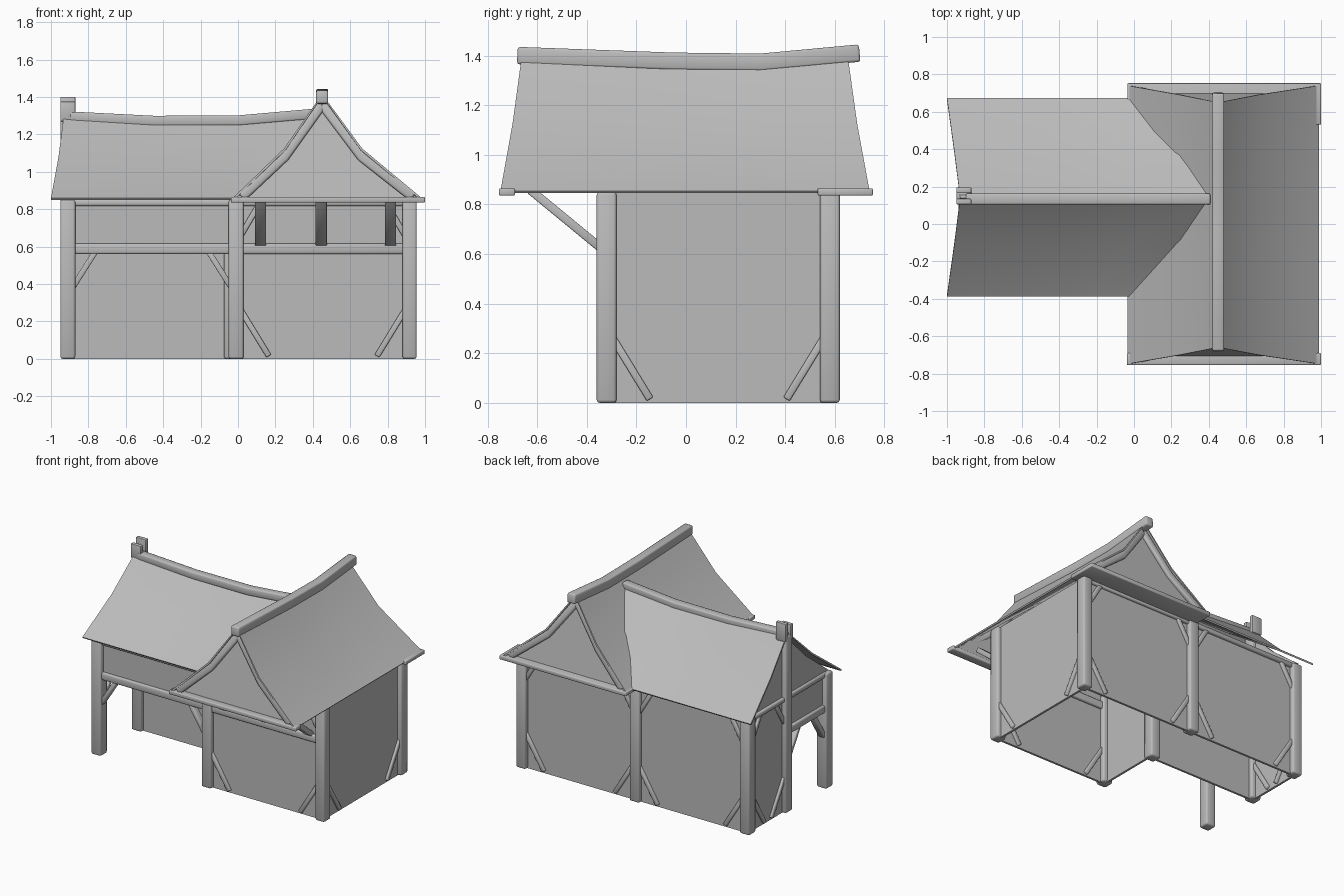
import bpy, bmesh
from mathutils import Vector

if "Cube" in bpy.data.objects:
    bpy.data.objects.remove(bpy.data.objects["Cube"], do_unlink=True)

GREY = (0.5, 0.5, 0.5, 1)
mat = bpy.data.materials.new("plain grey")
mat.use_nodes = True
mat.diffuse_color = GREY
bsdf = mat.node_tree.nodes["Principled BSDF"]
bsdf.inputs["Base Color"].default_value = GREY
bsdf.inputs["Roughness"].default_value = 0.8

# Shared layout: post lines, wing ridges, eave height
XL, XM, XR = -0.91, -0.01, 0.918
YF, YM, YB = -0.32, 0.15, 0.58
RX, RY = 0.45, 0.14
TOP = 0.85


def finish(name, bm, angle, bevel=0, thick=0):
    bmesh.ops.recalc_face_normals(bm, faces=bm.faces)
    me = bpy.data.meshes.new(name)
    bm.to_mesh(me)
    bm.free()
    ob = bpy.data.objects.new(name, me)
    bpy.context.collection.objects.link(ob)
    me.materials.append(mat)
    bpy.ops.object.select_all(action='DESELECT')
    ob.select_set(True)
    bpy.context.view_layer.objects.active = ob
    if thick:
        mod = ob.modifiers.new("thickness", 'SOLIDIFY')
        mod.thickness, mod.offset = thick, 0
        bpy.ops.object.modifier_apply(modifier=mod.name)
    if bevel:
        mod = ob.modifiers.new("worn edges", 'BEVEL')
        mod.width, mod.segments = bevel, 2
        bpy.ops.object.modifier_apply(modifier=mod.name)
    bpy.ops.object.shade_smooth_by_angle(angle=angle)


def beam(name, pts, w, h, side, bevel=0.01):
    """Square timber swept along a path; w is its size along side."""
    pts = [Vector(p) for p in pts]
    side = Vector(side).normalized()
    bm = bmesh.new()
    rings = []
    for i, p in enumerate(pts):
        t = (pts[min(i + 1, len(pts) - 1)] - pts[max(i - 1, 0)]).normalized()
        up = t.cross(side).normalized()
        rings.append([bm.verts.new(p + side * a * w / 2 + up * b * h / 2)
                      for a, b in ((-1, -1), (1, -1), (1, 1), (-1, 1))])
    for r, s in zip(rings, rings[1:]):
        for k in range(4):
            bm.faces.new((r[k], r[(k + 1) % 4], s[(k + 1) % 4], s[k]))
    bm.faces.new(rings[0])
    bm.faces.new(rings[-1])
    finish(name, bm, 0.9, bevel)


def panel(name, pts):
    bm = bmesh.new()
    bm.faces.new([bm.verts.new(p) for p in pts])
    finish(name, bm, 0.3, thick=0.016)


def wall(name, a, b, z0, z1):
    panel(name, [(*a, z0), (*b, z0), (*b, z1), (*a, z1)])


def roof(name, stations):
    """Each station is one line of points from eave over ridge to eave."""
    bm = bmesh.new()
    rows = [[bm.verts.new(p) for p in s] for s in stations]
    for r, s in zip(rows, rows[1:]):
        for k in range(len(r) - 1):
            bm.faces.new((r[k], r[k + 1], s[k + 1], s[k]))
    finish(name, bm, 0.8, thick=0.012)


# Posts
for name, x, y, w in (("front_left_post", XL, YF, 0.08), ("front_middle_post", XM, YF, 0.08),
                      ("front_right_post", XR, YF, 0.075), ("back_left_post", XL, YB, 0.08),
                      ("back_middle_post", XM, YB, 0.08), ("back_right_post", XR, YB, 0.075),
                      ("porch_inner_post", XM - 0.025, YM, 0.08)):
    beam(name, [(x, y, 0), (x, y, TOP)], w, 0.08, (1, 0, 0), 0.012)

# Tall post with a fork that holds the ridge
beam("ridge_post", [(XL, YM, 0), (XL, YM, 1.3)], 0.08, 0.08, (1, 0, 0), 0.012)
for y, z in ((YM - 0.03, 1.375), (YM + 0.03, 1.4)):
    beam("ridge_post_fork", [(XL, y, 1.27), (XL, y, z)], 0.08, 0.03, (1, 0, 0), 0.004)

# Walls
wall("front_wall", (XM, YF), (XR, YF), 0, TOP)
wall("right_wall", (XR, YF), (XR, YB), 0, TOP)
wall("back_wall", (XL, YB), (XR, YB), 0, TOP)
wall("left_wall", (XL, YM), (XL, YB), 0, TOP)
wall("porch_back_wall", (XL, YM), (XM, YM), 0, TOP)
wall("porch_side_wall", (XM, YF), (XM, YM), 0, TOP)
wall("porch_front_panel", (XL, YF), (XM, YF), 0.58, TOP)
wall("porch_end_panel", (XL, YF), (XL, YM), 0.58, TOP)

# Horizontal beams
beam("front_rail", [(XL, YF, 0.588), (XR, YF, 0.588)], 0.055, 0.055, (0, 1, 0))
beam("porch_end_rail", [(XL, YF, 0.588), (XL, YM, 0.588)], 0.055, 0.055, (1, 0, 0))
for name, y in (("front_plate", YF), ("back_plate", YB)):
    beam(name, [(XL, y, 0.835), (XR, y, 0.835)], 0.055, 0.035, (0, 1, 0))
beam("left_plate", [(XL, YF, 0.835), (XL, YB, 0.835)], 0.055, 0.035, (1, 0, 0))
beam("front_gable_beam", [(-0.038, -0.722, 0.85), (1, -0.722, 0.85)], 0.065, 0.03, (0, 1, 0), 0.006)
beam("back_gable_beam", [(-0.035, 0.642, 0.85), (1, 0.642, 0.85)], 0.222, 0.03, (0, 1, 0), 0.006)

# Struts carrying the front overhang
for x in (0.12, 0.445, 0.815):
    beam("overhang_strut", [(x, YF, 0.605), (x, -0.63, 0.86)], 0.06, 0.035, (1, 0, 0), 0.006)


# Corner braces: along the wall direction d, starting beside a post
def brace(x, y, d, z_post, z_end, run):
    d = Vector((*d, 0))
    p = Vector((x, y, 0)) + d * 0.025
    side = d.cross(Vector((0, 0, 1)))
    beam("corner_brace", [p + Vector((0, 0, z_post)), p + d * run + Vector((0, 0, z_end))],
         0.05, 0.03, side, 0.006)


E, W, N, S = (1, 0), (-1, 0), (0, 1), (0, -1)
for x, y, d in ((XM, YF, E), (XR, YF, W), (XR, YF, N), (XR, YB, S), (XR, YB, W), (XM, YB, E),
                (XM, YB, W), (XL, YB, E), (XL, YB, S), (XL, YM, N)):
    brace(x, y, d, 0.26, 0.015, 0.15)
for x, y, d in ((XM, YF, E), (XR, YF, W), (XR, YB, W), (XM, YB, E), (XM, YB, W), (XL, YB, E),
                (XL, YB, S), (XL, YM, N)):
    brace(x, y, d, 0.66, 0.83, 0.1)
for x, y, d in ((XL, YF, E), (XM, YF, W), (XL, YF, N), (XL, YM, S)):
    brace(x, y, d, 0.38, 0.57, 0.12)

# Right wing roof: steep near the ridge, flared at the eaves, sagging in the middle
right_rows = []
for ridge_y, eave_y, z in ((-0.66, -0.748, 1.41), (-0.1, -0.1, 1.38),
                           (0.3, 0.3, 1.378), (0.65, 0.74, 1.41)):
    knee_y = ridge_y * 0.55 + eave_y * 0.45
    knee_z = z - 0.29
    right_rows.append([(RX - 0.48, eave_y, TOP), (RX - 0.2, knee_y, knee_z), (RX, ridge_y, z),
                       (RX + 0.21, knee_y, knee_z), (RX + 0.535, eave_y, TOP)])
roof("right_wing_roof", right_rows)

# Left wing roof, trimmed along the valleys
left_rows = []
for ridge_x, knee_x, eave_x, z in ((-0.93, -0.96, -1, 1.31), (-0.45, -0.47, -0.5, 1.278),
                                   (0.0, -0.05, -0.2, 1.276), (0.41, 0.24, -0.02, 1.31)):
    knee_z = z - 0.235
    left_rows.append([(eave_x, RY - 0.525, TOP + 0.005), (knee_x, RY - 0.24, knee_z), (ridge_x, RY, z),
                      (knee_x, RY + 0.24, knee_z), (eave_x, RY + 0.53, TOP + 0.005)])
roof("left_wing_roof", left_rows)

# Ridge beams follow the sag
beam("right_wing_ridge", [(RX, -0.68, 1.4), (RX, -0.05, 1.377), (RX, 0.3, 1.373), (RX, 0.7, 1.41)],
     0.065, 0.07, (1, 0, 0))
beam("left_wing_ridge", [(-0.9, RY - 0.007, 1.295), (-0.45, RY - 0.007, 1.272),
                         (0, RY - 0.007, 1.274), (0.41, RY - 0.007, 1.31)], 0.06, 0.055, (0, 1, 0))

# Gables of the right wing, with barge boards tucked under the roof edge
for name, row, s in (("front", right_rows[0], 1), ("back", right_rows[-1], -1)):
    inset = Vector((0, s * 0.045, -0.012))
    panel(name + "_gable", [Vector(p) + inset for p in row])
    for half, k in (("left", 0), ("right", 4)):
        inward = 0.05 if k == 0 else -0.05
        path = [Vector(row[k]) + Vector((inward, s * 0.03, 0.014)),
                Vector(row[1 if k == 0 else 3]) + Vector((0, s * 0.03, -0.04)),
                Vector(row[2]) + Vector((0, s * 0.03, -0.05))]
        beam(f"{name}_{half}_barge_board", path, 0.045, 0.05, (0, 1, 0), 0.012)

# Left end gable
panel("left_gable", [(XL, YF - 0.03, TOP), (XL, RY - 0.23, 1.05), (XL, RY, 1.275),
                     (XL, RY + 0.23, 1.05), (XL, YB + 0.04, TOP)])
